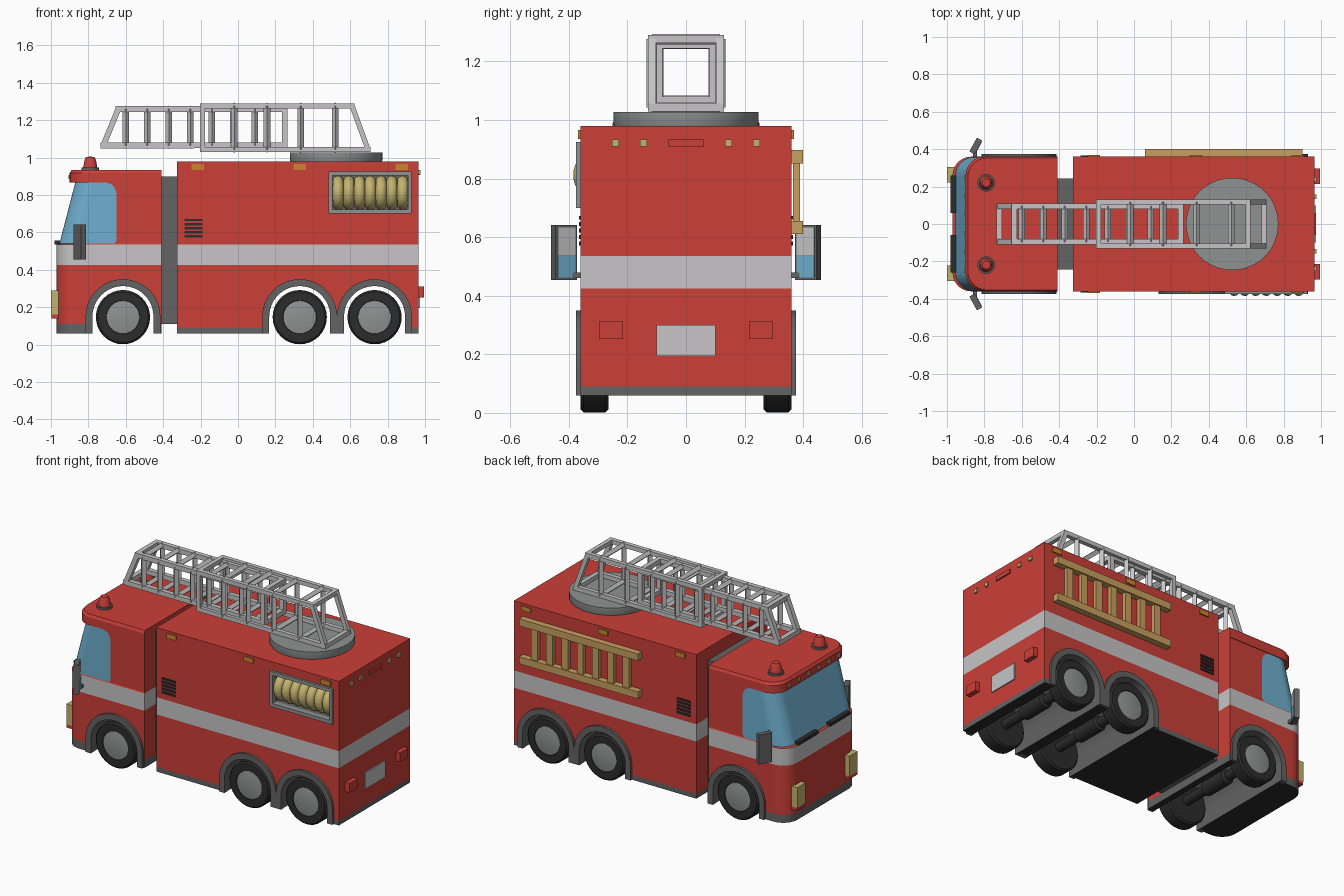
import bpy, bmesh
from math import pi, sin, cos, radians
from mathutils import Matrix, Vector

if "Cube" in bpy.data.objects:
    bpy.data.objects.remove(bpy.data.objects["Cube"])


def material(name, r, g, b):
    m = bpy.data.materials.new(name)
    m.use_nodes = True
    m.diffuse_color = (r, g, b, 1)
    m.node_tree.nodes["Principled BSDF"].inputs["Base Color"].default_value = (r, g, b, 1)
    return m


RED = material("red paint", .6, .05, .04)
LIGHT = material("light grey", .57, .56, .57)
STEEL = material("steel grey", .28, .29, .29)
DARK = material("dark grey", .125, .125, .125)
BLACK = material("black rubber", .025, .025, .025)
GLASS = material("blue glass", .16, .43, .62)
WOOD = material("wood", .58, .35, .115)
YELLOW = material("pale yellow", .55, .45, .16)
ORANGE = material("orange lamp", .6, .23, .03)
SHELL = [RED, LIGHT, DARK, BLACK, GLASS]


def finish(name, bm, mats, smooth=False, loc=(0, 0, 0), rot=(0, 0, 0)):
    bmesh.ops.recalc_face_normals(bm, faces=bm.faces)
    me = bpy.data.meshes.new(name)
    bm.to_mesh(me)
    bm.free()
    for m in mats:
        me.materials.append(m)
    if smooth:
        me.shade_smooth()
        me.set_sharp_from_angle(angle=radians(35))
    ob = bpy.data.objects.new(name, me)
    ob.location, ob.rotation_euler = loc, rot
    bpy.context.collection.objects.link(ob)
    return ob


def add_box(bm, lo, hi):
    size = [b - a for a, b in zip(lo, hi)]
    mid = [(a + b) / 2 for a, b in zip(lo, hi)]
    bmesh.ops.create_cube(bm, size=1, matrix=Matrix.Translation(mid) @ Matrix.Diagonal((*size, 1)))


def box(name, mat, lo, hi, **kw):
    bm = bmesh.new()
    add_box(bm, lo, hi)
    return finish(name, bm, [mat], **kw)


def side_box(name, mat, s, x, y, z):
    """Box whose y range is mirrored to side s."""
    ys = sorted((s * y[0], s * y[1]))
    return box(name, mat, (x[0], ys[0], z[0]), (x[1], ys[1], z[1]))


def lathe(name, mat, profile, steps=32, **kw):
    """Spin (radius, height) points about local z."""
    bm = bmesh.new()
    vs = [bm.verts.new((r, 0, h)) for r, h in profile]
    es = [bm.edges.new(p) for p in zip(vs, vs[1:])]
    bmesh.ops.spin(bm, geom=vs + es, cent=(0, 0, 0), axis=(0, 0, 1), angle=2 * pi, steps=steps)
    bmesh.ops.remove_doubles(bm, verts=bm.verts, dist=1e-5)
    return finish(name, bm, [mat], smooth=True, **kw)


def prism_y(name, mats, pts, y0, y1, index=0):
    """Extrude an x-z outline along y."""
    bm = bmesh.new()
    face = bm.faces.new([bm.verts.new((x, y0, z)) for x, z in pts])
    new = bmesh.ops.extrude_face_region(bm, geom=[face])["geom"]
    bmesh.ops.translate(bm, vec=(0, y1 - y0, 0), verts=[v for v in new if isinstance(v, bmesh.types.BMVert)])
    for f in bm.faces:
        f.material_index = index
    return finish(name, bm, mats)


def arch(x, r, bottom, n=24):
    arc = [(x + r * cos(pi * i / n), .15 + r * sin(pi * i / n)) for i in range(n + 1)]
    return [(x + r, bottom)] + arc + [(x - r, bottom)]


def cut(target, cutter):
    cutter.hide_render = True
    cutter.display_type = 'WIRE'
    mod = target.modifiers.new("cut", 'BOOLEAN')
    mod.operation, mod.solver, mod.object = 'DIFFERENCE', 'EXACT', cutter


def band(z, skirt):
    return 2 if z < skirt else 1 if .425 < z < .535 else 0


# Rear body with painted bands
bm = bmesh.new()
add_box(bm, (-.325, -.36, .06), (.965, .36, .98))
for z in (.09, .425, .535):
    bmesh.ops.bisect_plane(bm, geom=bm.verts[:] + bm.edges[:] + bm.faces[:], plane_co=(0, 0, z), plane_no=(0, 0, 1))
for f in bm.faces:
    z = f.calc_center_median().z
    f.material_index = 3 if z < .061 else band(z, .09)
body = finish("rear_body", bm, SHELL)

# Cab: stacked rounded sections (height, front x, half width, window back x)
rings = [(.06, -.97, .36, -.65), (.11, -.97, .36, -.65), (.425, -.97, .36, -.65), (.535, -.97, .36, -.65)]
for z, back in ((.54, -.66), (.56, -.65), (.81, -.65), (.84, -.66), (.857, -.675), (.867, -.705)):
    rings.append((z, -.955 + (z - .54) * .26, .357, back))
rings += [(.868, -.9, .36, -.7), (.918, -.9, .36, -.7), (.935, -.888, .352, -.7)]


def section(z, front, w, back, r=.1, n=9):
    arc = [(front + r - r * sin(t), -w + r - r * cos(t)) for t in (pi / 2 * i / n for i in range(n + 1))]
    half = [(-.41, -w), (back, -w)] + arc
    return [(x, y, z) for x, y in half + [(x, -y) for x, y in reversed(half)]]


bm = bmesh.new()
loops = [[bm.verts.new(p) for p in section(*ring)] for ring in rings]
for k, (a, b) in enumerate(zip(loops, loops[1:])):
    n = len(a)
    for j in range(n):
        f = bm.faces.new((a[j], a[(j + 1) % n], b[(j + 1) % n], b[j]))
        glazed = 4 <= k <= 8 and 1 <= j <= n - 3
        f.material_index = 4 if glazed else band((rings[k][0] + rings[k + 1][0]) / 2, .11)
bm.faces.new(loops[0]).material_index = 3
bm.faces.new(loops[-1])
cab = finish("cab", bm, SHELL)
box("cab_connector", DARK, (-.42, -.243, .11), (-.315, .243, .9))

# Wheels, wells, fenders and axles
for x, host in ((-.615, cab), (.33, body), (.73, body)):
    cut(host, prism_y("wheel_well_cutter", SHELL, arch(x, .165, -.1), -.5, .5, 2))
    lathe("axle", BLACK, [(0, -.28), (.03, -.28), (.03, -.1), (.045, -.09), (.045, .09), (.03, .1), (.03, .28), (0, .28)],
          steps=16, loc=(x, 0, .147), rot=(pi / 2, 0, 0))
    for s in (-1, 1):
        place = dict(loc=(x, s * .265, .147), rot=(-s * pi / 2, 0, 0))
        lathe("tyre", BLACK, [(0, 0), (.135, 0), (.145, .01), (.145, .085), (.135, .095), (.09, .095), (.085, .08)], **place)
        lathe("wheel_hub", STEEL, [(.09, .08), (.088, .092), (.05, .098), (0, .1)], **place)
        prism_y("fender", [DARK], arch(x, .2, .06) + arch(x, .163, .06)[::-1], s * .345, s * .375)

# Aerial ladder: two nested box trusses


def bar(bm, p, q, r, turn=0):
    p, q = Vector(p), Vector(q)
    turn_m = Matrix.Rotation(turn, 4, 'Z')
    m = Matrix.Translation((p + q) / 2) @ (q - p).to_track_quat('Z', 'Y').to_matrix().to_4x4() @ turn_m
    bmesh.ops.create_cone(bm, cap_ends=True, segments=4, radius1=r, radius2=r, depth=(q - p).length, matrix=m)


def truss(name, bottom, top, w, z0, z1, posts, t):
    bm = bmesh.new()
    h, r = t / 2, t / 2 ** .5
    w, z0, z1 = w - h, z0 + h, z1 - h
    stations = [(bottom[0], top[0], r, pi / 4), (bottom[1], top[1], r, pi / 4)] + [(x, x, .018, 0) for x in posts]
    for s in (-w, w):
        for (a, b), z in ((bottom, z0), (top, z1)):
            bar(bm, (a - h, s, z), (b + h, s, z), r, pi / 4)
        for xb, xt, rad, turn in stations:
            bar(bm, (xb, s, z0), (xt, s, z1), rad, turn)
    for xb, xt, rad, turn in stations:
        bar(bm, (xb, -w, z0), (xb, w, z0), rad, turn)
        bar(bm, (xt, -w, z1), (xt, w, z1), rad, turn)
    finish(name, bm, [LIGHT])


truss("ladder_base_section", (-.19, .695), (-.19, .61), .13, 1.03, 1.29, (-.02, .155, .335, .52), .027)
truss("ladder_upper_section", (-.72, .25), (-.64, .25), .11, 1.05, 1.275, [-.6 + .115 * i for i in range(7)], .03)
lathe("turntable", STEEL, [(0, .97), (.24, .97), (.247, .985), (.247, 1.028), (0, 1.028)], steps=48, loc=(.525, 0, 0))

# Hose bay with coiled hose
cut(body, prism_y("hose_bay_cutter", SHELL, [(.5, .72), (.91, .72), (.91, .905), (.5, .905)], -.5, -.2, 2))
bm = bmesh.new()
for x0, x1, z0, z1 in ((.485, .505, .7, .925), (.908, .928, .7, .925), (.505, .908, .7, .722), (.505, .908, .903, .925)):
    add_box(bm, (x0, -.375, z0), (x1, -.34, z1))
finish("hose_bay_frame", bm, [STEEL])
for i in range(7):
    ring = [(.062 + .03 * cos(2 * pi * k / 12), .03 * sin(2 * pi * k / 12)) for k in range(13)]
    lathe("hose_coil", YELLOW, ring, loc=(.535 + .0575 * i, -.293, .812), rot=(0, pi / 2, 0))

# Wooden ladder on the far side
bm = bmesh.new()
for z in (.61, .852):
    add_box(bm, (.06, .36, z), (.9, .4, z + .045))
for i in range(7):
    x = .13 + .108 * i
    add_box(bm, (x, .365, .63), (x + .045, .39, .87))
finish("wooden_ladder", bm, [WOOD])

# Details on both sides
for s in (-1, 1):
    for x in (-.215, .33, .875):
        side_box("side_marker", ORANGE, s, (x - .033, x + .033), (.355, .368), (.935, .966))
    for i in range(5):
        side_box("vent_slat", BLACK, s, (-.285, -.19), (.355, .366), (.572 + .022 * i, .585 + .022 * i))
    side_box("headlight", YELLOW, s, (-1, -.95), (.222, .305), (.16, .29))
    side_box("headlight_base", RED, s, (-.997, -.95), (.222, .305), (.14, .16))
    side_box("tail_light", RED, s, (.96, .995), (.215, .297), (.253, .312))
    side_box("wiper", BLACK, s, (-.98, -.95), (.06, .26), (.536, .556))
    for y in (.145, .24):
        side_box("rear_marker", YELLOW, s, (.96, .975), (y - .012, y + .012), (.91, .934))
    for y in (.05, .15, .25):
        side_box("roof_marker", YELLOW, s, (-.907, -.88), (y - .012, y + .012), (.885, .907))

    # Wing mirror with two reflective plates
    mirror = box("mirror_housing", DARK, (-.016, -.042, -.094), (.016, .042, .094),
                 loc=(-.846, s * .417, .548), rot=(0, 0, -s * .5))
    for mat, z0, z1 in ((LIGHT, -.01, .085), (GLASS, -.085, -.012)):
        box("mirror_plate", mat, (.014, -.034, z0), (.019, .034, z1)).parent = mirror
    side_box("mirror_arm", DARK, s, (-.86, -.84), (.34, .4), (.46, .48))

    # Roof beacon
    lathe("beacon_base", DARK, [(0, .93), (.047, .93), (.047, .948), (0, .948)], loc=(-.79, s * .22, 0))
    lathe("beacon", RED, [(.038, .945), (.03, .99), (.022, 1.003), (0, 1.006)], loc=(-.79, s * .22, 0))

# Rear panel details
box("number_plate", LIGHT, (.96, -.1, .195), (.972, .1, .3))
box("rear_lamp_bar", RED, (.96, -.06, .908), (.974, .06, .934))
